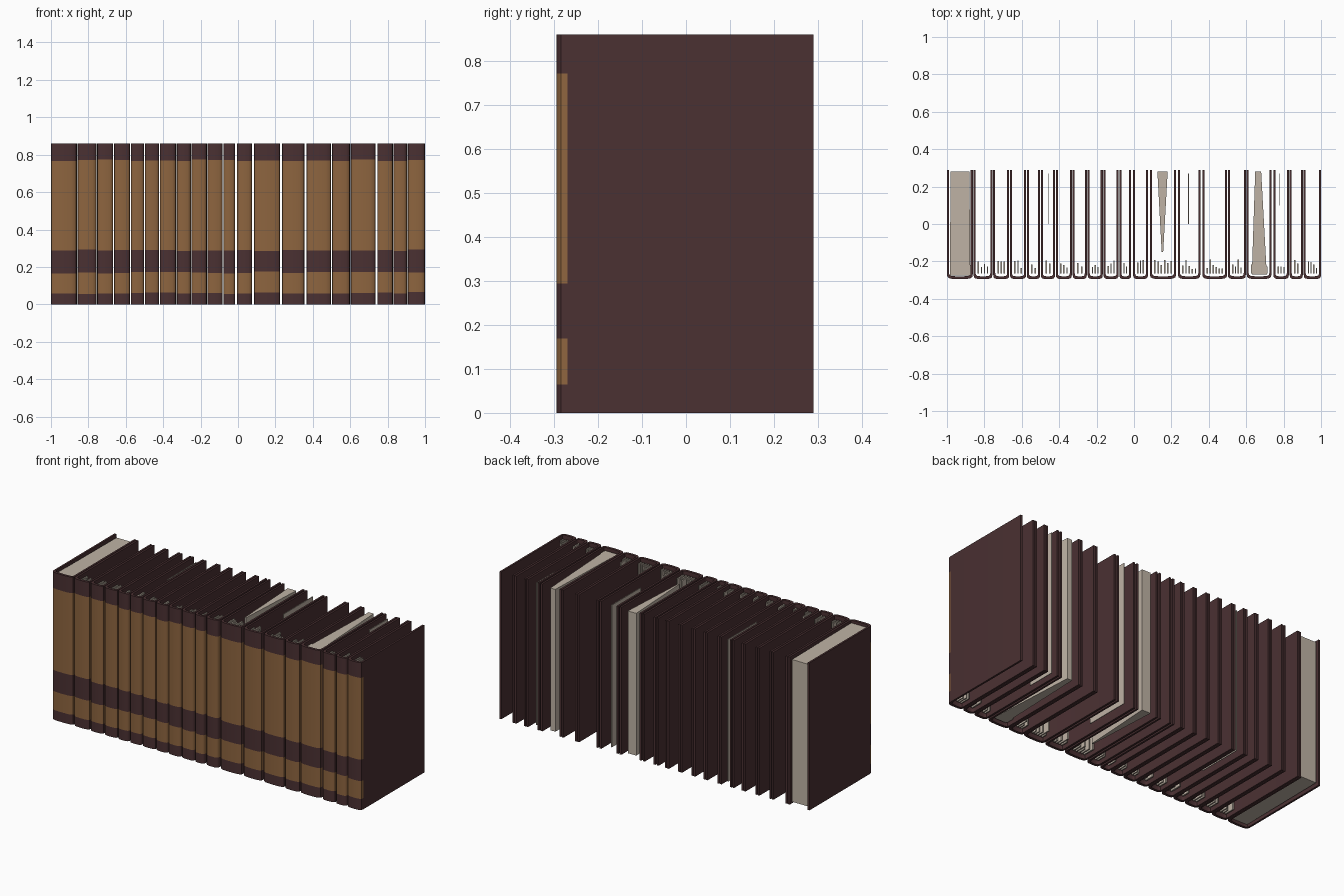
import bpy, bmesh, math, random

if "Cube" in bpy.data.objects:
    bpy.data.objects.remove(bpy.data.objects["Cube"])
random.seed(4)

H = 0.86          # book height
BACK = 0.29       # fore edge of the covers
T = 0.011         # board thickness


def material(name, rgb):
    m = bpy.data.materials.new(name)
    m.use_nodes = True
    m.diffuse_color = (*rgb, 1)
    m.node_tree.nodes["Principled BSDF"].inputs["Base Color"].default_value = (*rgb, 1)
    return m


leather = material("dark_leather", (0.069, 0.030, 0.032))
gold = material("tan_panel", (0.270, 0.130, 0.050))
paper = material("paper", (0.52, 0.45, 0.375))


def finish(name, bm, mats, smooth=False):
    bmesh.ops.recalc_face_normals(bm, faces=bm.faces[:])
    mesh = bpy.data.meshes.new(name)
    bm.to_mesh(mesh)
    bm.free()
    for m in mats:
        mesh.materials.append(m)
    obj = bpy.data.objects.new(name, mesh)
    bpy.context.collection.objects.link(obj)
    if smooth:
        bpy.ops.object.select_all(action="DESELECT")
        obj.select_set(True)
        bpy.context.view_layer.objects.active = obj
        bpy.ops.object.shade_smooth_by_angle(angle=math.radians(35))
    return obj


def u_profile(half, bulge, edge, steps=8):
    """Board, rounded spine, board: an open U seen from above."""
    arc = []
    for i in range(steps + 1):
        a = math.pi * i / steps
        # squared-off arc: nearly flat across the middle
        c, s = math.cos(a), math.sin(a)
        x = -half * math.copysign(abs(c) ** 0.6, c)
        arc.append((x, edge - bulge * s ** 0.6))
    return [(-half, BACK)] + arc + [(half, BACK)]


def jacket(name, x0, x1):
    """Cover boards and spine, with tan panels on the spine."""
    half, mid = (x1 - x0) / 2, (x0 + x1) / 2
    outer = u_profile(half, 0.025, -0.27)
    inner = u_profile(half - T, 0.018, -0.262)
    levels = [0, 0.06, 0.17, 0.29, 0.77, H]
    levels[1:-1] = [z + random.uniform(-0.005, 0.005) for z in levels[1:-1]]
    bm = bmesh.new()

    def rings(points):
        return [[bm.verts.new((mid + x, y, z)) for x, y in points] for z in levels]

    out, inn = rings(outer), rings(inner)
    n = len(outer)
    for k in range(len(levels) - 1):
        for i in range(n - 1):
            f = bm.faces.new((out[k][i], out[k][i + 1], out[k + 1][i + 1], out[k + 1][i]))
            on_spine = 1 <= i < n - 2
            f.material_index = int(on_spine and k in (1, 3))
            bm.faces.new((inn[k][i + 1], inn[k][i], inn[k + 1][i], inn[k + 1][i + 1]))
        for i in (0, n - 1):
            bm.faces.new((out[k][i], inn[k][i], inn[k + 1][i], out[k + 1][i]))
    for k in (0, -1):
        for i in range(n - 1):
            bm.faces.new((out[k][i], out[k][i + 1], inn[k][i + 1], inn[k][i]))
    finish(name, bm, [leather, gold], smooth=True)


def add_prism(bm, front, back, y0, y1, z0=0.015, z1=H - 0.015):
    """Block whose front and back x-ranges may differ."""
    plan = [(front[0], y0), (front[1], y0), (back[1], y1), (back[0], y1)]
    lo = [bm.verts.new((x, y, z0)) for x, y in plan]
    hi = [bm.verts.new((x, y, z1)) for x, y in plan]
    bm.faces.new(lo)
    bm.faces.new(hi)
    for i in range(4):
        j = (i + 1) % 4
        bm.faces.new((lo[i], lo[j], hi[j], hi[i]))


def page_block(name, front, back, y0, y1=0.28):
    bm = bmesh.new()
    add_prism(bm, front, back, y0, y1)
    finish(name, bm, [paper])


def spine_leaves(name, x0, x1):
    """Narrow leaf stubs bound into the spine."""
    bm = bmesh.new()
    a, b = x0 + 0.018, x1 - 0.018
    count = max(2, round((b - a) / 0.016))
    step = (b - a) / count
    for i in range(count):
        x = a + step * (i + 0.5)
        r = (x - step * 0.22, x + step * 0.22)
        add_prism(bm, r, r, -0.265, random.uniform(-0.24, -0.19))
    finish(name, bm, [paper])


# Row of bound volumes, split at these positions
edges = [-1, -0.86, -0.755, -0.665, -0.575, -0.5, -0.42, -0.33, -0.25, -0.165, -0.08,
         -0.01, 0.08, 0.23, 0.36, 0.5, 0.6, 0.74, 0.83, 0.905, 1]
wide_gaps = {-0.01, 0.08, 0.23, 0.36, 0.74}


def gap(x):
    return 0 if abs(x) == 1 else 0.005 if x in wide_gaps else 0.002


for number, (x0, x1) in enumerate(zip(edges, edges[1:]), 1):
    x0, x1 = x0 + gap(x0), x1 - gap(x1)
    jacket(f"book_cover_{number}", x0, x1)
    if number > 1:
        spine_leaves(f"spine_leaves_{number}", x0, x1)

# Page blocks, whole and partial
page_block("full_pages", (-0.985, -0.875), (-0.98, -0.88), -0.275)
page_block("wedge_pages", (0.148, 0.156), (0.125, 0.18), -0.15)
page_block("narrow_pages", (0.63, 0.71), (0.648, 0.68), -0.27)

# Loose single leaves
for i, (x, y) in enumerate([(-0.46, 0.0), (0.29, 0.0), (0.775, 0.1)], 1):
    page_block(f"loose_leaf_{i}", (x, x + 0.004), (x, x + 0.004), y, 0.27)
